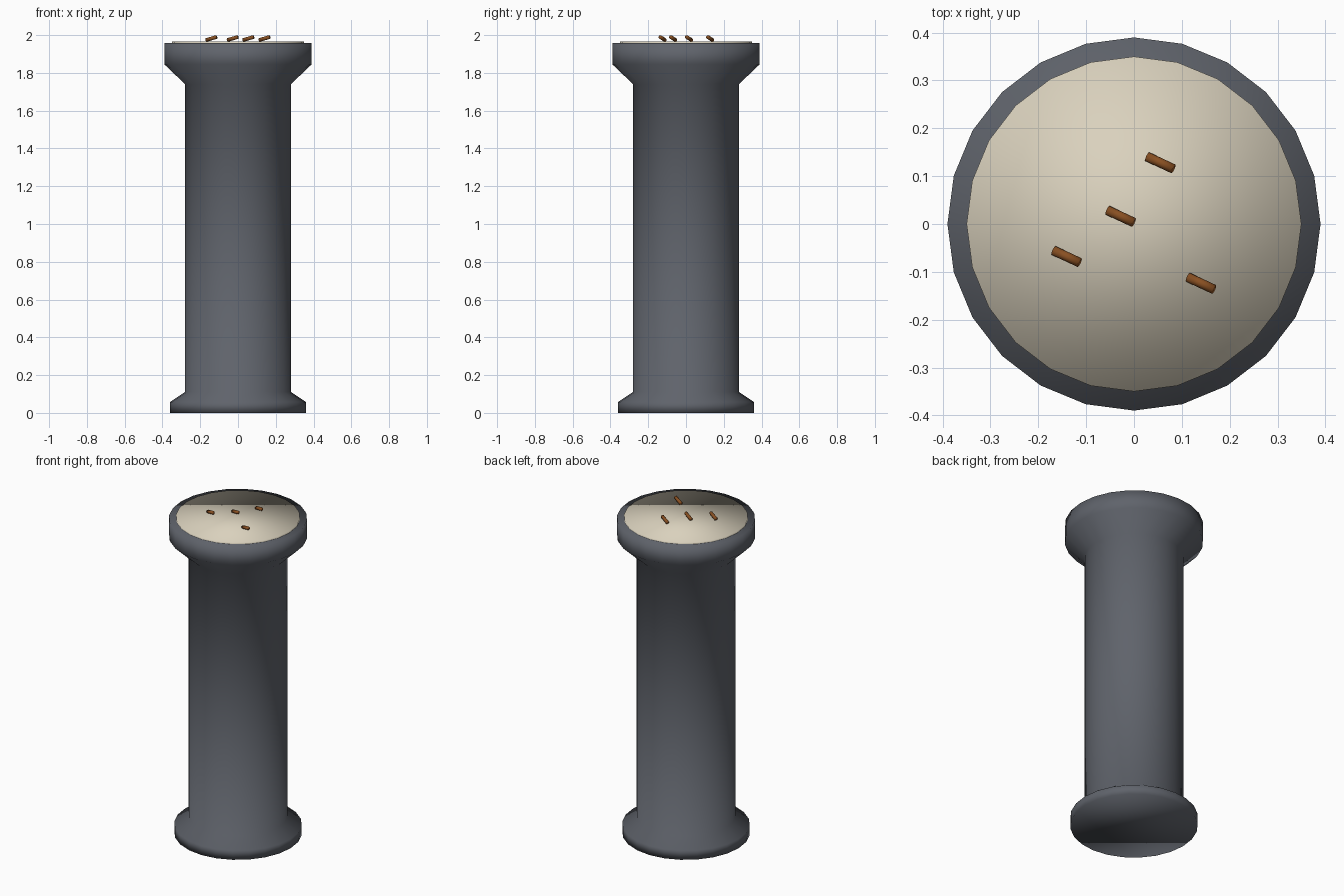
import bpy, bmesh
from math import cos, sin, pi, radians
from mathutils import Vector

cube = bpy.data.objects.get("Cube")
if cube:
    bpy.data.objects.remove(cube)

SIDES = 24


def material(name, rgb):
    m = bpy.data.materials.new(name)
    m.use_nodes = True
    m.diffuse_color = (*rgb, 1)
    m.node_tree.nodes["Principled BSDF"].inputs["Base Color"].default_value = (*rgb, 1)
    return m


def lathe(name, profile, sides, mat):
    """Closed solid of revolution from (radius, height) points, capped at both ends."""
    bm = bmesh.new()
    rings = [[bm.verts.new((r * cos(2 * pi * i / sides), r * sin(2 * pi * i / sides), z))
              for i in range(sides)] for r, z in profile]
    for low, high in zip(rings, rings[1:]):
        for i in range(sides):
            j = (i + 1) % sides
            bm.faces.new((low[i], low[j], high[j], high[i]))
    bm.faces.new(rings[0][::-1])
    bm.faces.new(rings[-1])
    for f in bm.faces:
        f.smooth = True
    mesh = bpy.data.meshes.new(name)
    bm.to_mesh(mesh)
    bm.free()
    mesh.materials.append(mat)
    obj = bpy.data.objects.new(name, mesh)
    bpy.context.collection.objects.link(obj)
    return obj


grey = material("slate grey", (0.115, 0.125, 0.147))
sand = material("pale sand", (0.70, 0.64, 0.51))
brown = material("filter brown", (0.25, 0.08, 0.016))

# Column with flared foot and bowl
lathe("column", [(0.36, 0), (0.36, 0.058), (0.28, 0.111), (0.28, 1.74),
                 (0.39, 1.845), (0.39, 1.957)], SIDES, grey)

# Sand filling
lathe("sand", [(0.35, 1.945), (0.35, 1.967)], SIDES, sand)

# Stubs leaning in the sand
azimuth, lift = radians(-25), radians(15)
lean = Vector((cos(azimuth) * cos(lift), sin(azimuth) * cos(lift), sin(lift)))
for n, (x, y) in enumerate([(0.055, 0.128), (-0.028, 0.016),
                            (-0.141, -0.068), (0.14, -0.124)], 1):
    stub = lathe(f"stub_{n}", [(0.01, -0.031), (0.01, 0.031)], 10, brown)
    stub.location = (x, y, 1.982)
    stub.rotation_euler = lean.to_track_quat('Z', 'Y').to_euler()
